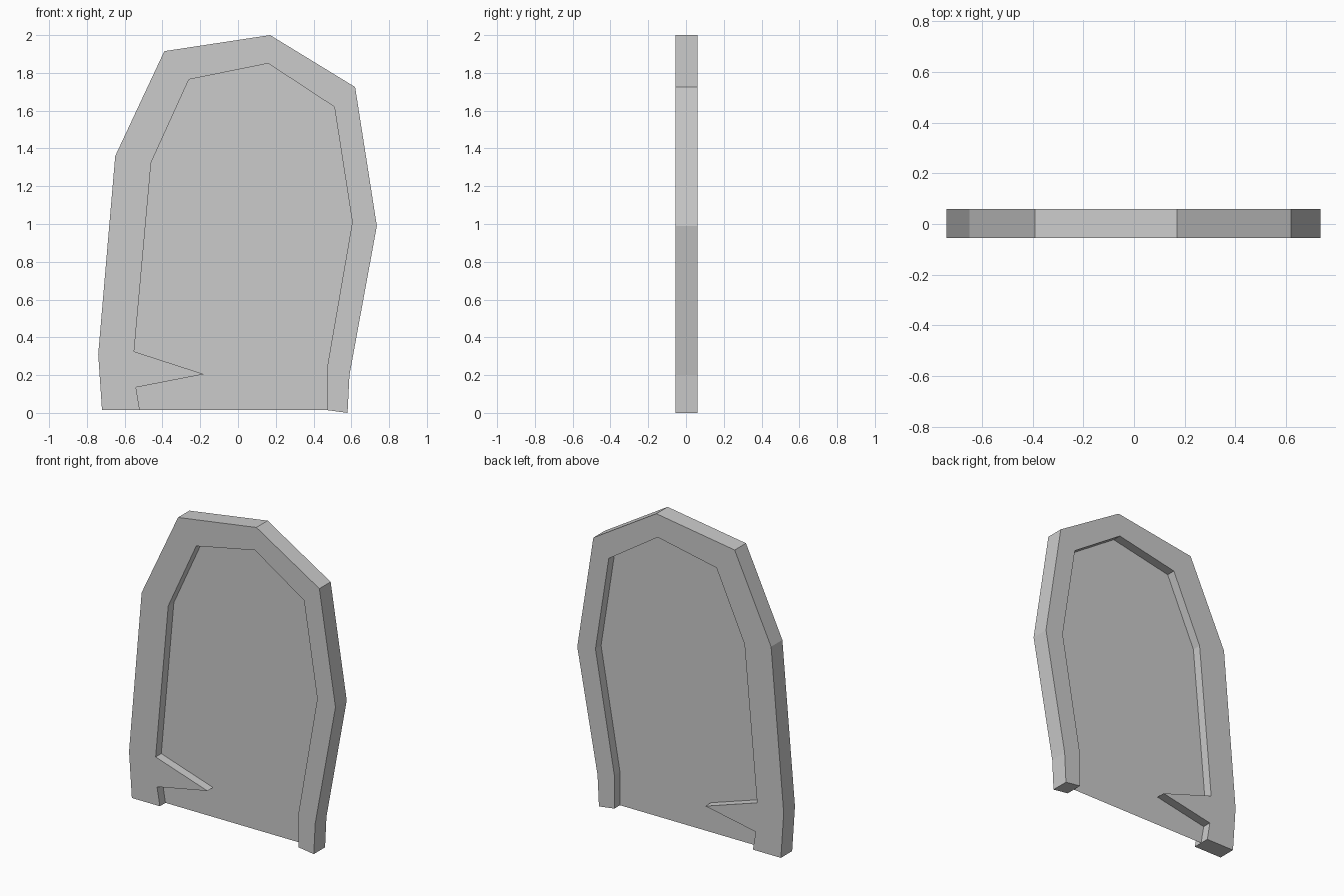
import bpy
import bmesh

cube = bpy.data.objects.get("Cube")
if cube:
    bpy.data.objects.remove(cube, do_unlink=True)

# Plain grey stone
stone = bpy.data.materials.new("grey_stone")
stone.use_nodes = True
grey = (0.6, 0.6, 0.6, 1)
stone.diffuse_color = grey
stone.node_tree.nodes["Principled BSDF"].inputs["Base Color"].default_value = grey

FRONT, BACK = -0.055, 0.06

# Outer edge, right foot over the top to left foot
outer = [(-0.72, 0.015), (-0.74, 0.31), (-0.65, 1.36), (-0.39, 1.915), (0.17, 2.0),
         (0.62, 1.725), (0.735, 0.99), (0.59, 0.2), (0.58, 0)]
# Opening edge, left foot back to right foot, with the pointed spur
inner = [(0.47, 0.015), (0.47, 0.23), (0.605, 1.01), (0.51, 1.62), (0.16, 1.85),
         (-0.26, 1.765), (-0.46, 1.325), (-0.55, 0.325), (-0.18, 0.205),
         (-0.54, 0.135), (-0.52, 0.015)]


def make_part(name, outline, y, depth=0):
    """Flat outline in the xz plane, optionally extruded towards +y."""
    bm = bmesh.new()
    face = bm.faces.new([bm.verts.new((x, y, z)) for x, z in outline])
    if depth:
        ext = bmesh.ops.extrude_face_region(bm, geom=[face], use_keep_orig=True)
        moved = [g for g in ext["geom"] if isinstance(g, bmesh.types.BMVert)]
        bmesh.ops.translate(bm, verts=moved, vec=(0, depth, 0))
    bmesh.ops.recalc_face_normals(bm, faces=bm.faces)
    mesh = bpy.data.meshes.new(name)
    bm.to_mesh(mesh)
    bm.free()
    mesh.materials.append(stone)
    obj = bpy.data.objects.new(name, mesh)
    bpy.context.collection.objects.link(obj)
    return obj


# Solid arched frame and the thin sheet set midway in it
make_part("arch_frame", outer + inner, FRONT, BACK - FRONT)
make_part("recessed_panel", inner, (FRONT + BACK) / 2)
